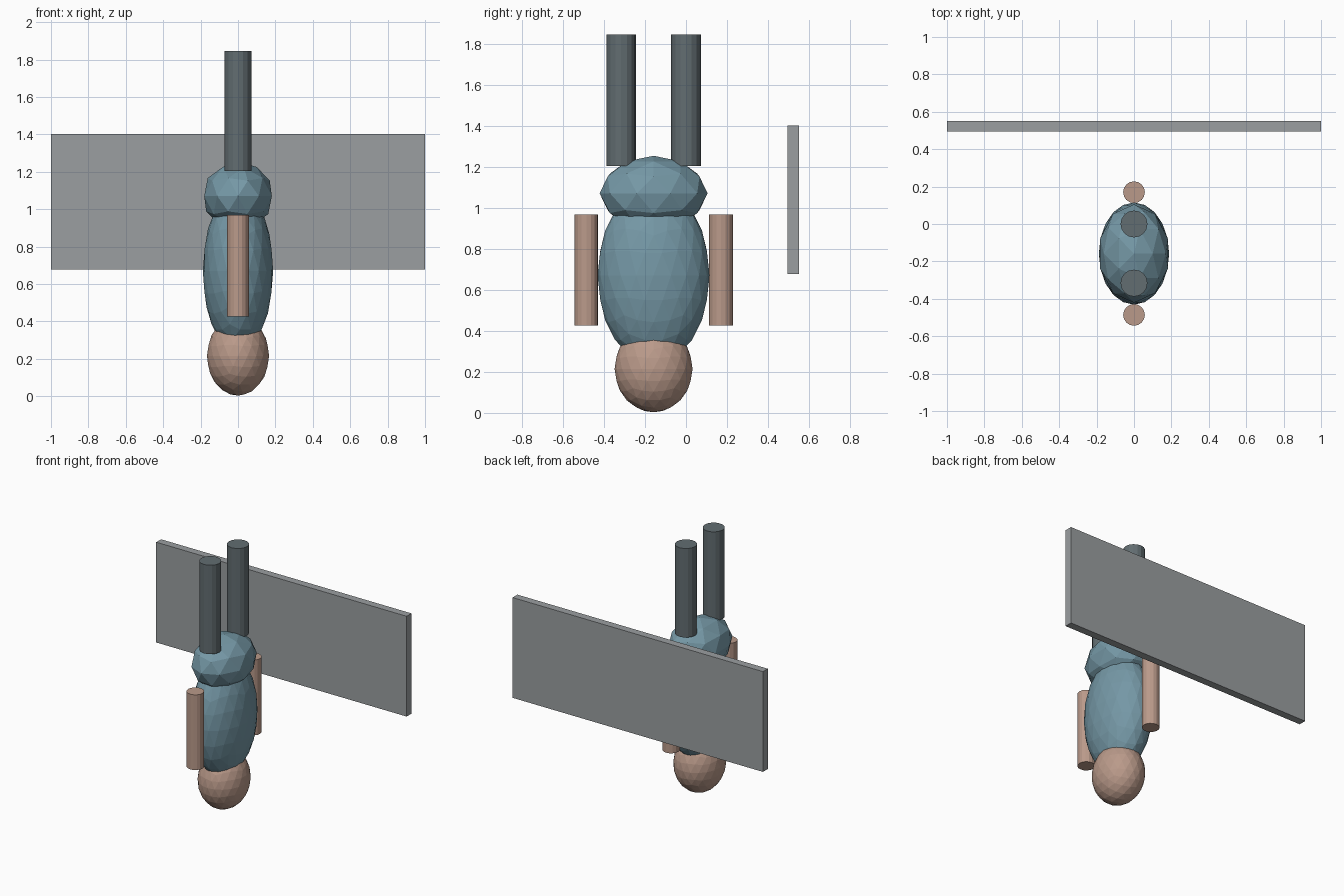
import bpy

if "Cube" in bpy.data.objects:
    bpy.data.objects.remove(bpy.data.objects["Cube"])


def material(name, r, g, b):
    """Flat colour given as sRGB 0-255, stored as linear."""
    def lin(c):
        c /= 255
        return c / 12.92 if c <= 0.04045 else ((c + 0.055) / 1.055) ** 2.4
    m = bpy.data.materials.new(name)
    m.diffuse_color = (lin(r), lin(g), lin(b), 1)
    m.use_nodes = True
    m.node_tree.nodes["Principled BSDF"].inputs["Base Color"].default_value = m.diffuse_color
    return m


SKIN = material("skin", 186, 154, 138)
SHIRT = material("blue cloth", 117, 152, 166)
TROUSERS = material("dark grey", 98, 109, 113)
PANEL = material("panel grey", 155, 159, 161)

BODY_Y = -0.158  # the figure's middle line


def finish(name, scale, mat):
    ob = bpy.context.object
    ob.name = name
    ob.scale = scale
    ob.data.materials.append(mat)
    return ob


def ellipsoid(name, z, radii, subdivisions, mat):
    bpy.ops.mesh.primitive_ico_sphere_add(
        subdivisions=subdivisions, radius=1, location=(0, BODY_Y, z))
    return finish(name, radii, mat)


def limb(name, y, radius, z0, z1, mat):
    bpy.ops.mesh.primitive_cylinder_add(
        vertices=16, radius=radius, depth=z1 - z0, location=(0, y, (z0 + z1) / 2))
    return finish(name, (1, 1, 1), mat)


# Upside-down figure: head at the bottom, then torso and hips
ellipsoid("head", 0.215, (0.166, 0.19, 0.212), 3, SKIN)
ellipsoid("torso", 0.67, (0.188, 0.273, 0.434), 3, SHIRT)
ellipsoid("hips", 1.07, (0.19, 0.263, 0.183), 2, SHIRT)

# Arms beside the torso, legs pointing up
for side, s in (("front", -1), ("back", 1)):
    limb(side + "_arm", BODY_Y + s * 0.328, 0.058, 0.425, 0.968, SKIN)
    limb(side + "_leg", BODY_Y + s * 0.158, 0.072, 1.203, 1.845, TROUSERS)

# Wide board behind the figure
bpy.ops.mesh.primitive_cube_add(size=1, location=(0, 0.523, 1.039))
finish("board", (2, 0.055, 0.724), PANEL)
